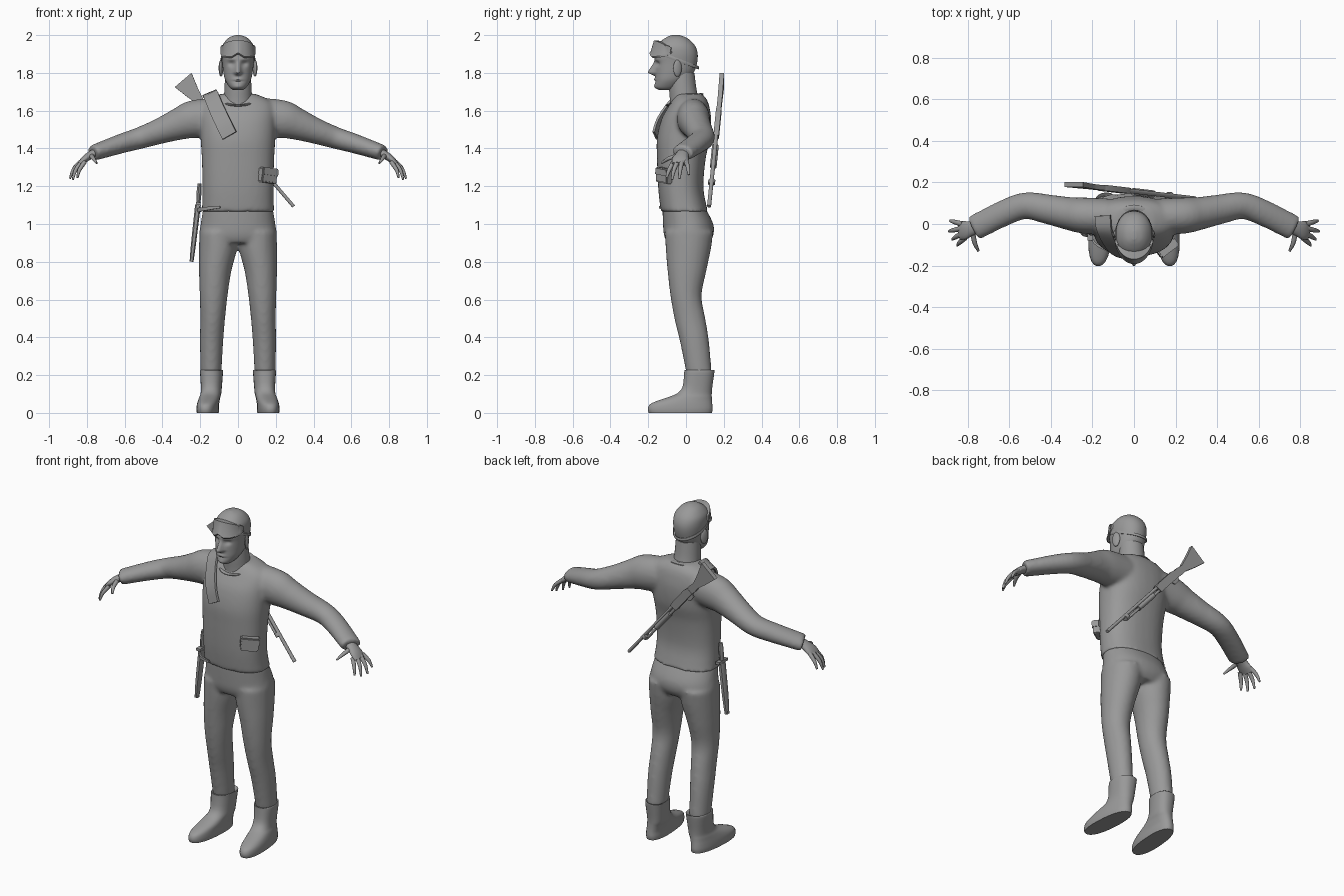
import bpy, bmesh, math
from mathutils import Vector, Matrix

if "Cube" in bpy.data.objects:
    bpy.data.objects.remove(bpy.data.objects["Cube"])

grey = bpy.data.materials.new("plain grey")
grey.diffuse_color = (0.32, 0.32, 0.32, 1)
grey.use_nodes = True
grey.node_tree.nodes["Principled BSDF"].inputs["Base Color"].default_value = grey.diffuse_color


def finish(name, bm, angle=40, voxel=0):
    """Turn a bmesh into a shaded object; voxel > 0 fuses its overlapping pieces."""
    bmesh.ops.recalc_face_normals(bm, faces=bm.faces)
    me = bpy.data.meshes.new(name)
    bm.to_mesh(me)
    bm.free()
    me.materials.append(grey)
    ob = bpy.data.objects.new(name, me)
    bpy.context.collection.objects.link(ob)
    if voxel:
        r = ob.modifiers.new("fuse", 'REMESH')
        r.mode, r.voxel_size, r.use_smooth_shade = 'VOXEL', voxel, True
        s = ob.modifiers.new("soften", 'SMOOTH')
        s.factor, s.iterations = 0.5, 8
    else:
        bpy.ops.object.select_all(action='DESELECT')
        ob.select_set(True)
        bpy.context.view_layer.objects.active = ob
        bpy.ops.object.shade_smooth_by_angle(angle=math.radians(angle))
    return ob


def smooth(keys, n):
    """Catmull-Rom resampling of a table of keys."""
    out = []
    for i in range(len(keys) - 1):
        a, b, c, d = (keys[min(max(i + k, 0), len(keys) - 1)] for k in (-1, 0, 1, 2))
        for j in range(n):
            t = j / n
            out.append(tuple(0.5 * (2 * q + (r - p) * t + (2 * p - 5 * q + 4 * r - s) * t * t
                                    + (3 * q - p - 3 * r + s) * t ** 3)
                             for p, q, r, s in zip(a, b, c, d)))
    return out + [tuple(keys[-1])]


def skin(bm, rings, closed=False):
    rows = [[bm.verts.new(p) for p in ring] for ring in rings]
    n = len(rows[0])
    for a, b in zip(rows, rows[1:] + rows[:1] if closed else rows[1:]):
        for i in range(n):
            bm.faces.new((a[i], a[(i + 1) % n], b[(i + 1) % n], b[i]))
    if not closed:
        bm.faces.new(rows[0])
        bm.faces.new(rows[-1])
    return rows


def unit_ring(n, p):
    pts = []
    for i in range(n):
        a = 2 * math.pi * (i + 0.5) / n
        pts.append(tuple(math.copysign(abs(f) ** p, f) for f in (math.cos(a), math.sin(a))))
    return pts


def stack(bm, keys, n=32, p=1.0, steps=4, side=1, skew=0):
    """Horizontal rings from keys (z, y front, y back, x min, x max)."""
    rings = []
    for z, yf, yb, xa, xb in smooth(keys, steps):
        ring = []
        for c, s in unit_ring(n, p):
            y = (yf + yb) / 2 + s * (yb - yf) / 2
            ring.append((side * ((xa + xb) / 2 + c * (xb - xa) / 2 - skew * y), y, z))
        rings.append(ring)
    return skin(bm, rings)


def tube(bm, keys, hint, n=16, p=1.0, steps=4, side=1, closed=False):
    """Sweep along keys (x, y, z, radius along hint, other radius)."""
    keys = smooth(keys, steps) if steps > 1 else keys
    rings, m = [], len(keys)
    for i, k in enumerate(keys):
        a, b = (keys[i - 1], keys[(i + 1) % m]) if closed else (keys[max(i - 1, 0)], keys[min(i + 1, m - 1)])
        t = (Vector(b[:3]) - Vector(a[:3])).normalized()
        u = Vector(hint)
        u = (u - t * u.dot(t)).normalized()
        v = t.cross(u)
        ring = [Vector(k[:3]) + u * c * k[3] + v * s * k[4] for c, s in unit_ring(n, p)]
        rings.append([(q.x * side, q.y, q.z) for q in ring])
    skin(bm, rings, closed)


def widen(keys):
    return [(z, yf, yb, -rx, rx) for z, yf, yb, rx in keys]


# Sweater: torso and both sleeves fused
bm = bmesh.new()
stack(bm, widen([(1.065, -.132, .118, .194), (1.1, -.138, .108, .19), (1.2, -.148, .092, .188),
                 (1.35, -.154, .105, .192), (1.45, -.154, .128, .198), (1.55, -.132, .134, .2),
                 (1.62, -.095, .124, .195), (1.66, -.07, .11, .16), (1.69, -.05, .085, .09)]), p=.85)
ARM = [(.08, .035, 1.57, .085, .1), (.23, .04, 1.555, .088, .102), (.31, .05, 1.53, .08, .086),
       (.41, .07, 1.493, .072, .069), (.52, .088, 1.455, .065, .058), (.62, .055, 1.425, .063, .052),
       (.77, -.02, 1.375, .062, .042)]
for s in (1, -1):
    tube(bm, ARM, (0, 1, 0), n=20, side=s)
finish("sweater", bm, voxel=.011)

# Trousers: hips and both legs fused
bm = bmesh.new()
stack(bm, widen([(1.09, -.125, .1, .184), (1.0, -.122, .145, .198), (.94, -.117, .145, .206),
                 (.9, -.1, .12, .19)]), p=.9)
for s in (1, -1):
    stack(bm, [(.96, -.112, .145, .0, .205), (.87, -.108, .133, .004, .207), (.75, -.098, .108, .035, .207),
               (.62, -.083, .083, .055, .203), (.5, -.062, .103, .068, .2), (.38, -.033, .122, .078, .202),
               (.2, .003, .138, .088, .198)], side=s, n=24)
finish("trousers", bm, voxel=.011)

# Boots
bm = bmesh.new()
for s in (1, -1):
    stack(bm, [(.215, .01, .135, .1, .19), (.226, -.008, .15, .085, .202), (.21, -.01, .15, .085, .205),
               (.14, -.018, .14, .09, .2), (.105, -.045, .137, .092, .2), (.085, -.09, .137, .096, .205),
               (.065, -.15, .138, .098, .21), (.045, -.192, .14, .1, .214), (.02, -.203, .142, .1, .216),
               (0, -.198, .138, .102, .214)], side=s, n=28, p=.85, steps=3, skew=.07)
finish("boots", bm, 50)

# Head, with the face pressed into the front of the loft
bm = bmesh.new()
stack(bm, widen([(1.71, -.145, -.08, .028), (1.725, -.163, -.04, .046), (1.76, -.163, .0, .067),
                 (1.8, -.163, .04, .077), (1.85, -.163, .058, .083), (1.9, -.165, .062, .088),
                 (1.94, -.155, .05, .084), (1.97, -.13, .025, .066), (1.99, -.1, -.005, .042),
                 (2.0, -.075, -.035, .012)]), n=72, p=.92, steps=7)


def bump(v, x, z, wx, wz):
    return math.exp(-((abs(v.co.x) - x) / wx) ** 2 - ((v.co.z - z) / wz) ** 2)


for v in bm.verts:
    if v.co.y < -.1:
        z = v.co.z
        nose = max(0, min((1.87 - z) / .065, (z - 1.782) / .018, 1))
        v.co.y += (-.042 * nose * math.exp(-(v.co.x / (.009 + .008 * nose)) ** 2)
                   + .014 * bump(v, .034, 1.848, .017, .013) - .006 * bump(v, .03, 1.872, .03, .009)
                   - .007 * bump(v, 0, 1.765, .024, .007) + .005 * bump(v, 0, 1.756, .026, .003)
                   - .005 * bump(v, 0, 1.728, .02, .012))
finish("head", bm, 60)

# Neck and collar
bm = bmesh.new()
stack(bm, widen([(1.6, -.085, .08, .085), (1.66, -.086, .068, .076), (1.72, -.09, .055, .072),
                 (1.8, -.09, .045, .068)]), n=28)
finish("neck", bm)
bm = bmesh.new()
tube(bm, [(.086 * math.sin(a), -.008 - .088 * math.cos(a), 1.658 - .03 * math.cos(a), .006, .014)
          for a in (2 * math.pi * i / 32 for i in range(32))], (0, 0, 1), n=8, steps=1, closed=True)
finish("collar", bm)

# Ears
bm = bmesh.new()
for s in (1, -1):
    bmesh.ops.create_uvsphere(bm, u_segments=14, v_segments=10, radius=1, matrix=Matrix.Translation((s * .09, -.045, 1.825))
                              @ Matrix.Rotation(s * .35, 4, 'Z') @ Matrix.Diagonal((.01, .024, .045, 1)))
finish("ears", bm)

# Goggles: curved frame with a nose notch, an inset lens and a head strap
bm = bmesh.new()
frame, lens = [], []
for i in range(25):
    a = math.radians(-78 + 6.5 * i)
    lo = 1.878 + .02 * math.exp(-(a / .22) ** 2) + .022 * (a / 1.36) ** 4
    hi = 1.975 - .04 * (a / 1.36) ** 2
    def at(r, z):
        return (.095 * math.sin(a) * min(1, r / .1), -.055 - r * math.cos(a), z)
    frame.append([at(.116, hi), at(.138, lo + .008), at(.13, lo), at(.1, lo + .004), at(.075, hi - .004)])
skin(bm, frame)
front = [f for f in bm.faces if len(f.verts) == 4 and f.calc_center_median().y < -.1
         and abs(f.normal.z) < .75 and f.calc_area() > .0003]
bmesh.ops.recalc_face_normals(bm, faces=bm.faces)
if front:
    bmesh.ops.inset_region(bm, faces=front, thickness=.008, depth=-.003)
finish("goggles", bm, 35)
bm = bmesh.new()
tube(bm, [(.089 * math.sin(a), -.052 - .118 * math.cos(a), 1.872 + .045 * math.cos(a), .009, .003)
          for a in (2 * math.pi * i / 40 for i in range(40))], (0, 0, 1), n=8, steps=1, closed=True)
finish("goggle_strap", bm)

# Hands: palm, four fingers and a thumb
FINGERS = [((.812, -.066, 1.328), (.84, -.09, 1.285), (.85, -.103, 1.245)),
           ((.826, -.045, 1.33), (.86, -.064, 1.285), (.874, -.074, 1.235)),
           ((.832, -.022, 1.33), (.87, -.03, 1.29), (.89, -.035, 1.24)),
           ((.826, .0, 1.333), (.865, .01, 1.3), (.885, .015, 1.26)),
           ((.775, -.05, 1.36), (.765, -.095, 1.345), (.748, -.13, 1.322))]
bm = bmesh.new()
for s in (1, -1):
    tube(bm, [(.74, -.01, 1.385, .032, .024), (.785, -.022, 1.362, .036, .021), (.815, -.03, 1.34, .045, .018),
              (.838, -.034, 1.318, .042, .012)], (0, 1, 0), n=16, side=s)
    for a, b, c in FINGERS:
        tube(bm, [a + (.013, .012), b + (.011, .01), c + (.006, .005)], (0, 1, .3), n=10, steps=3, side=s)
finish("hands", bm, 60)

# Chest strap lying over the shoulder
bm = bmesh.new()
tube(bm, [(-.15, .04, 1.692, .04, .006), (-.142, -.03, 1.68, .04, .006), (-.113, -.095, 1.61, .041, .006),
          (-.078, -.142, 1.535, .042, .006), (-.045, -.163, 1.468, .042, .006)], (.9, -.25, .35), n=4, p=0)
finish("chest_strap", bm, 30)

# Waist pouch with flap
bm = bmesh.new()
turn = Matrix.Translation((.158, -.115, 1.255)) @ Matrix.Rotation(.65, 4, 'Z') @ Matrix.Rotation(.12, 4, 'Y')
bmesh.ops.create_cube(bm, size=1, matrix=turn @ Matrix.Diagonal((.1, .04, .075, 1)))
bmesh.ops.create_cube(bm, size=1, matrix=turn @ Matrix.Translation((0, -.003, .02)) @ Matrix.Diagonal((.106, .046, .045, 1)))
bmesh.ops.bevel(bm, geom=bm.edges[:], offset=.006, segments=2, affect='EDGES')
finish("pouch", bm, 30)

# Sheathed blade on the hip, with guard, grip and hanger
bm = bmesh.new()
tube(bm, [(-.212, -.04, 1.1, .024, .016), (-.235, -.04, .9, .021, .014), (-.246, -.04, .8, .014, .011)],
     (0, 1, 0), n=8, p=.7)
tube(bm, [(-.211, -.04, 1.1, .04, .013), (-.21, -.04, 1.115, .04, .013)], (0, 1, 0), n=4, p=0, steps=1)
tube(bm, [(-.21, -.04, 1.11, .014, .011), (-.206, -.04, 1.17, .017, .013), (-.203, -.04, 1.215, .013, .01)],
     (0, 1, 0), n=10)
tube(bm, [(-.222, -.035, 1.07, .012, .005), (-.19, -.09, 1.078, .01, .005), (-.14, -.122, 1.085, .008, .005),
          (-.095, -.139, 1.09, .006, .004)], (0, 0, 1), n=4, p=0)
finish("hip_blade", bm, 35)

# Rifle slung across the back
a, b = Vector((-.29, .19, 1.762)), Vector((.288, .122, 1.085))
u = (b - a).normalized()
w = Vector((0, 1, 0))
w = (w - u * w.dot(u)).normalized()
place = Matrix.Translation(a) @ Matrix((u, w.cross(u), w)).transposed().to_4x4()
if (place @ Vector((0, 1, 0)) - a).x < 0:
    place = place @ Matrix.Diagonal((1, -1, 1, 1))
PARTS = {"rifle_stock": ([(0, .058), (0, -.058), (.08, -.042), (.15, -.024), (.19, -.026), (.22, -.02),
                          (.24, .018), (.19, .02), (.15, .014), (.08, .032)], .012),
         "rifle_receiver": ([(.21, -.022), (.39, -.022), (.4, .02), (.37, .025), (.24, .025), (.21, .018)], .014),
         "trigger_guard": ([(.215, -.02), (.225, -.04), (.265, -.042), (.28, -.02)], .004)}
for name, (outline, half) in PARTS.items():
    bm = bmesh.new()
    skin(bm, [[place @ Vector((x, y, z)) for x, y in outline] for z in (-half, half)])
    finish(name, bm, 30)
bm = bmesh.new()
for x0, x1, y, r in ((.38, .89, .01, .011), (.38, .72, -.011, .009), (.45, .6, -.008, .018), (.7, .725, 0, .019)):
    ends = [tuple(place @ Vector((x, y, 0))) + (r, r * .85) for x in (x0, x1)]
    tube(bm, ends, tuple(w), n=12, steps=1)
finish("rifle_barrel", bm, 40)
